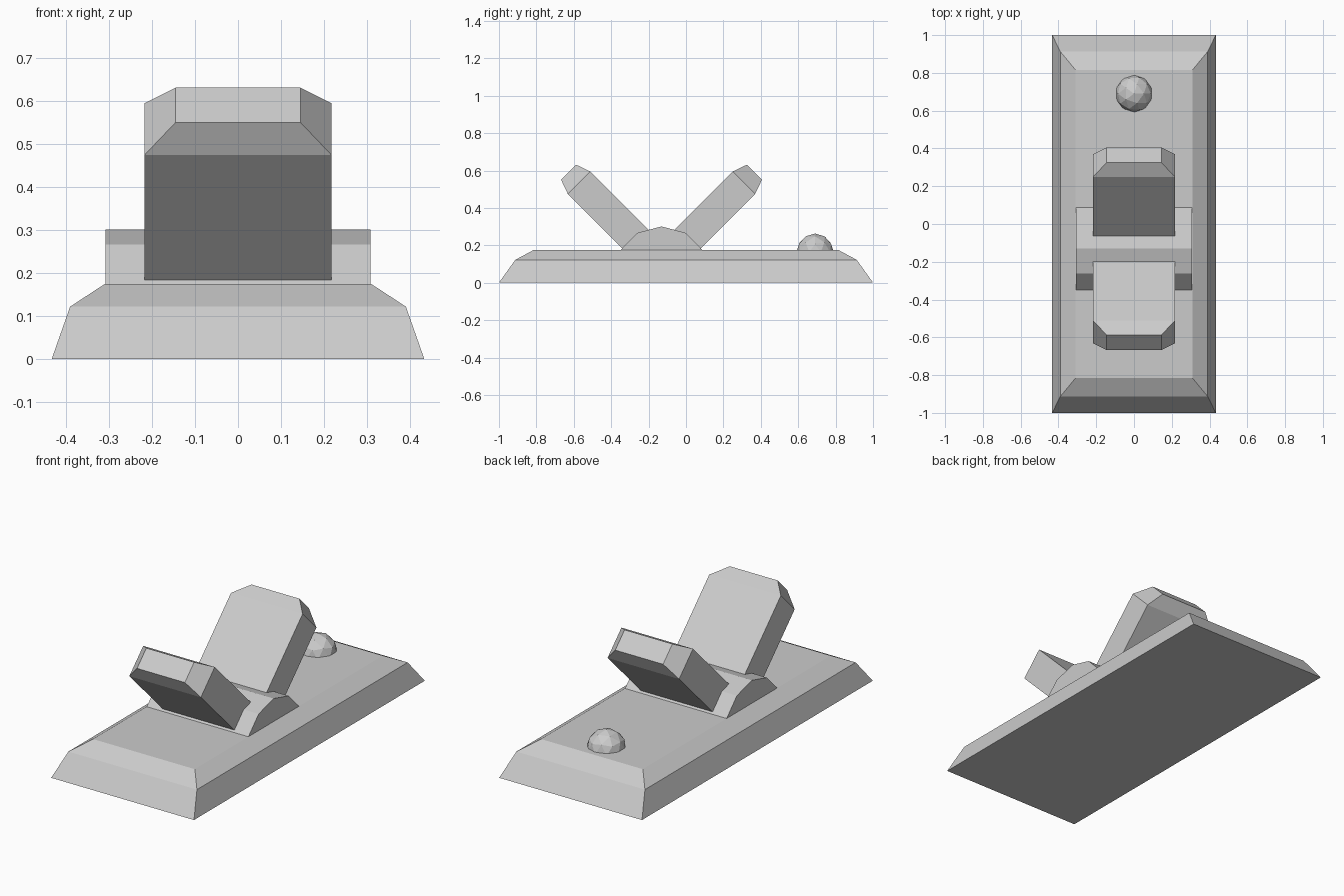
import bpy, bmesh
from math import radians

if "Cube" in bpy.data.objects:
    bpy.data.objects.remove(bpy.data.objects["Cube"])


def finish(name, bm):
    bmesh.ops.recalc_face_normals(bm, faces=bm.faces)
    mesh = bpy.data.meshes.new(name)
    bm.to_mesh(mesh)
    bm.free()
    ob = bpy.data.objects.new(name, mesh)
    bpy.context.collection.objects.link(ob)
    return ob


def rect_loft(name, sections):
    """Closed solid through stacked rectangles (half x, half y, z)."""
    bm = bmesh.new()
    rings = [[bm.verts.new((sx * hx, sy * hy, z))
              for sx, sy in ((-1, -1), (1, -1), (1, 1), (-1, 1))]
             for hx, hy, z in sections]
    for a, b in zip(rings, rings[1:]):
        for i in range(4):
            j = (i + 1) % 4
            bm.faces.new((a[i], a[j], b[j], b[i]))
    bm.faces.new(rings[0][::-1])
    bm.faces.new(rings[-1])
    return finish(name, bm)


# Base plate with two-step bevel
rect_loft("base_plate", [(0.433, 1.0, 0), (0.39, 0.913, 0.122), (0.309, 0.815, 0.175)])

# Faceted hub: half-round profile extruded across x
HUB_Y = -0.131
profile = [(-0.219, 0.17), (-0.219, 0.175), (-0.13, 0.266), (0, 0.301),
           (0.13, 0.266), (0.219, 0.175), (0.219, 0.17)]
bm = bmesh.new()
face = bm.faces.new([bm.verts.new((-0.308, HUB_Y + y, z)) for y, z in profile])
ext = bmesh.ops.extrude_face_region(bm, geom=[face])
bmesh.ops.translate(bm, vec=(0.616, 0, 0),
                    verts=[v for v in ext["geom"] if isinstance(v, bmesh.types.BMVert)])
finish("hub", bm)

# Two rocker paddles with chamfered tips, leaning apart
for name, side in (("back_paddle", 1), ("front_paddle", -1)):
    paddle = rect_loft(name, [(0.217, 0.085, 0), (0.217, 0.085, 0.466), (0.145, 0.057, 0.545)])
    paddle.location = (0, HUB_Y + side * 0.111, 0.205)
    paddle.rotation_euler.x = radians(-45 * side)

# Indicator lamp
bm = bmesh.new()
bmesh.ops.create_icosphere(bm, subdivisions=2, radius=0.1)
lamp = finish("indicator_lamp", bm)
lamp.location = (0, 0.69, 0.163)
